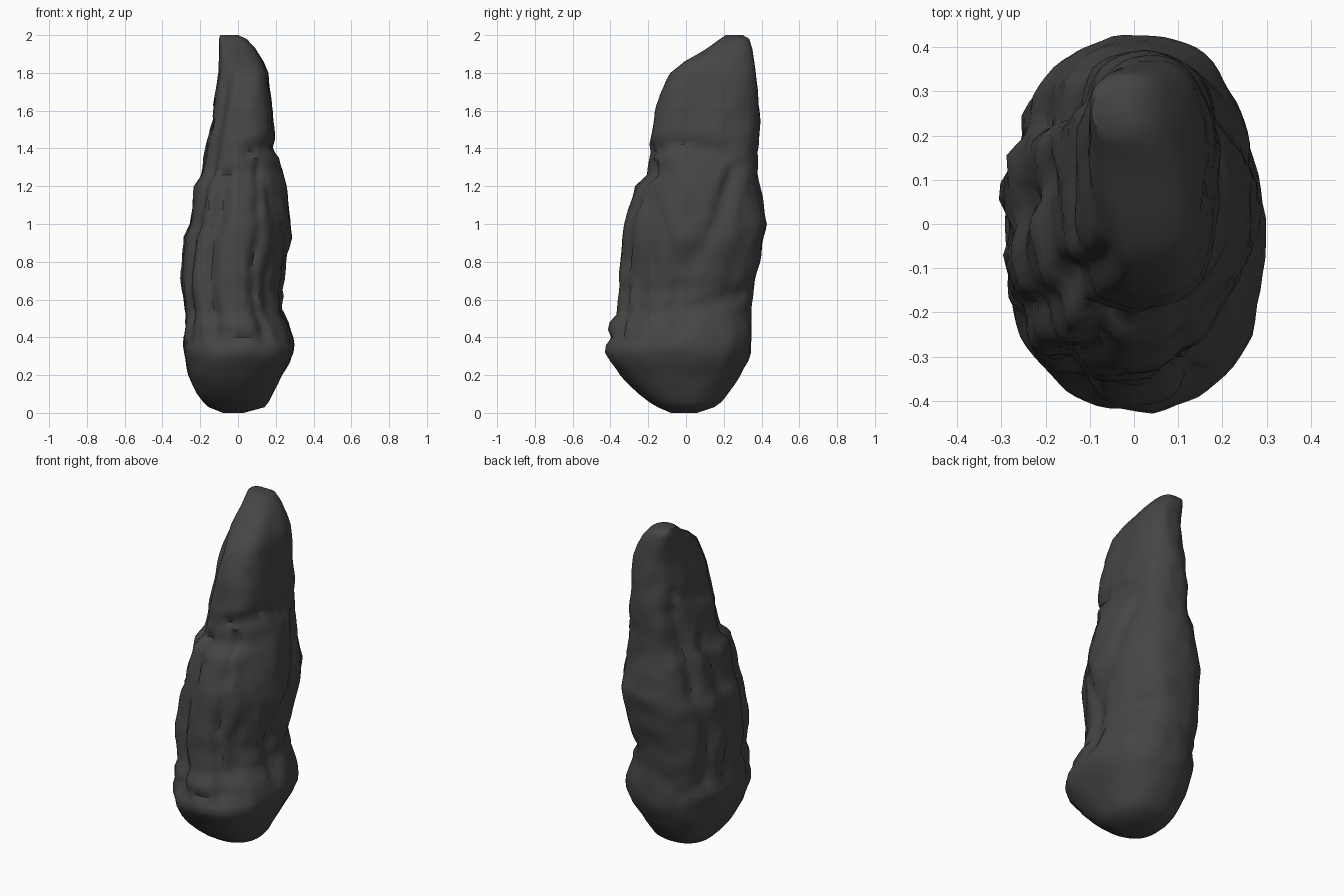
import bpy, bmesh, math
from mathutils import Vector, noise

# Envelope of the spire: z, x min, x max, y min, y max
PROFILE = [
    (0.00, -0.08, 0.03, -0.08, 0.06), (0.03, -0.155, 0.14, -0.15, 0.15),
    (0.06, -0.185, 0.165, -0.20, 0.19), (0.10, -0.215, 0.185, -0.25, 0.22),
    (0.15, -0.24, 0.215, -0.305, 0.255), (0.20, -0.26, 0.24, -0.35, 0.285),
    (0.27, -0.275, 0.28, -0.40, 0.325), (0.32, -0.285, 0.298, -0.422, 0.342),
    (0.36, -0.29, 0.30, -0.415, 0.347), (0.40, -0.30, 0.295, -0.39, 0.35),
    (0.44, -0.29, 0.285, -0.405, 0.348), (0.48, -0.285, 0.27, -0.40, 0.345),
    (0.52, -0.28, 0.25, -0.37, 0.345), (0.65, -0.30, 0.235, -0.36, 0.36),
    (0.80, -0.295, 0.26, -0.345, 0.395), (0.93, -0.29, 0.285, -0.335, 0.41),
    (1.00, -0.26, 0.28, -0.33, 0.425), (1.20, -0.235, 0.25, -0.28, 0.39),
    (1.26, -0.20, 0.235, -0.215, 0.38), (1.38, -0.175, 0.205, -0.195, 0.375),
    (1.42, -0.17, 0.195, -0.20, 0.38), (1.60, -0.13, 0.185, -0.16, 0.385),
    (1.70, -0.115, 0.175, -0.13, 0.38), (1.80, -0.10, 0.16, -0.08, 0.37),
    (1.86, -0.10, 0.135, -0.01, 0.36), (1.93, -0.10, 0.09, 0.11, 0.35),
    (1.98, -0.10, 0.045, 0.18, 0.335), (2.00, -0.095, 0.00, 0.21, 0.30),
]

# Crevices: depth, width, then a path of (angle in degrees, z); -90 is the front
CREVICES = [
    (0.045, 0.150, [(-45, 0.55), (-45, 0.9), (-50, 1.2)]),
    (0.045, 0.045, [(-112, 0.42), (-116, 0.8), (-108, 1.25)]),
    (0.050, 0.045, [(-62, 0.44), (-70, 0.8), (-66, 1.3)]),
    (0.035, 0.040, [(-150, 0.42), (-145, 0.9), (-135, 1.4), (-125, 1.85)]),
    (0.035, 0.050, [(-35, 1.12), (-5, 0.72), (0, 0.45)]),
    (0.035, 0.050, [(35, 1.30), (15, 1.0), (-5, 0.72)]),
    (0.025, 0.035, [(-40, 0.50), (-5, 0.55), (55, 0.63)]),
    (0.030, 0.040, [(-80, 1.39), (-20, 1.42), (25, 1.36)]),
    (0.040, 0.050, [(150, 0.45), (158, 0.75), (145, 1.2), (140, 1.5)]),
    (0.035, 0.045, [(178, 0.45), (185, 0.85), (175, 1.3)]),
    (0.022, 0.040, [(150, 1.60), (195, 1.52)]),
    (0.025, 0.040, [(185, 0.42), (150, 0.45), (120, 0.40)]),
]


def envelope(z):
    for a, b in zip(PROFILE, PROFILE[1:]):
        if z <= b[0]:
            t = (z - a[0]) / (b[0] - a[0])
            return [p + (q - p) * t for p, q in zip(a[1:], b[1:])]
    return PROFILE[-1][1:]


def surface(deg, z):
    x0, x1, y0, y1 = envelope(z)
    c, s = math.cos(math.radians(deg)), math.sin(math.radians(deg))
    # The pinnacle is squarer than the base
    e = 2 / (2.3 + 0.5 * min(1, max(0, (z - 1.3) / 0.4)))
    x = math.copysign(abs(c) ** e, c) * (x1 - x0) / 2 + (x0 + x1) / 2
    y = math.copysign(abs(s) ** e, s) * (y1 - y0) / 2 + (y0 + y1) / 2
    return Vector((x, y, z))


def crevice_samples(path, n=14):
    pts = []
    for (a0, z0), (a1, z1) in zip(path, path[1:]):
        pts += [surface(a0 + (a1 - a0) * i / n, z0 + (z1 - z0) * i / n) for i in range(n + 1)]
    return pts


cuts = [(d, w, crevice_samples(p)) for d, w, p in CREVICES]


def rock_point(deg, z):
    p = surface(deg, z)
    x0, x1, y0, y1 = envelope(z)
    out = Vector((p.x - (x0 + x1) / 2, p.y - (y0 + y1) / 2, 0)).normalized()
    depth = 0
    for d, w, pts in cuts:
        near = min((p - q).length_squared for q in pts) ** 0.5
        depth = max(depth, d * max(0, 1 - near / w / 1.4))
    fade = min(1, z / 0.3, (2.02 - z) / 0.3)
    lumps = noise.noise(Vector((p.x * 6, p.y * 6, z * 3.2))) * 0.014
    chips = noise.noise(Vector((p.x * 14, p.y * 14, z * 9 + 5))) * 0.009
    return p + out * ((lumps + chips) * fade - depth * fade)


# Rock spire: stacked rings skinned into one closed shell
SEG = 72
levels = []
for a, b in zip(PROFILE, PROFILE[1:]):
    n = max(1, round((b[0] - a[0]) / 0.03))
    levels += [a[0] + (b[0] - a[0]) * i / n for i in range(n)]
levels.append(2.0)

bm = bmesh.new()
rings = [[bm.verts.new(rock_point(360 * i / SEG, z)) for i in range(SEG)] for z in levels]
for lo, hi in zip(rings, rings[1:]):
    for i in range(SEG):
        j = (i + 1) % SEG
        bm.faces.new((lo[i], lo[j], hi[j], hi[i]))
bm.faces.new(rings[0][::-1])
bm.faces.new(rings[-1])
mesh = bpy.data.meshes.new("rock_spire")
bm.to_mesh(mesh)
bm.free()
spire = bpy.data.objects.new("rock_spire", mesh)
bpy.context.collection.objects.link(spire)

# Dark stone
stone = bpy.data.materials.new("dark_stone")
stone.diffuse_color = (0.06, 0.06, 0.06, 1)
mesh.materials.append(stone)

bpy.context.view_layer.objects.active = spire
spire.select_set(True)
bpy.ops.object.shade_smooth_by_angle(angle=math.radians(50))
